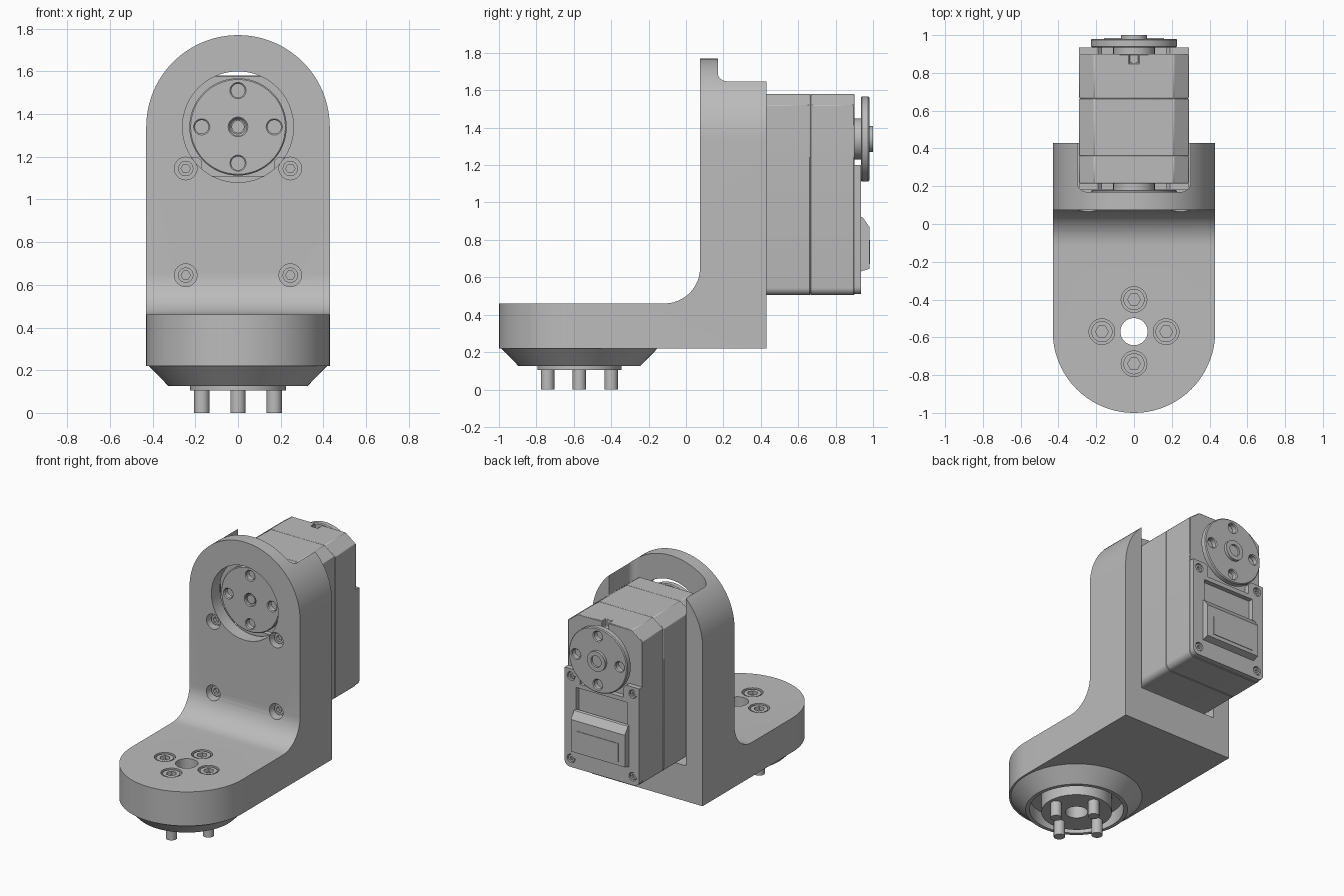
import bpy, bmesh, math
from math import cos, sin, pi
from mathutils import Matrix, Vector

old = bpy.data.objects.get("Cube")
if old:
    bpy.data.objects.remove(old, do_unlink=True)

grey = bpy.data.materials.new("light_grey")
grey.use_nodes = True
grey.diffuse_color = (0.5, 0.5, 0.5, 1)
grey.node_tree.nodes["Principled BSDF"].inputs["Base Color"].default_value = (0.5, 0.5, 0.5, 1)

# Maps a profile point plus a depth to 3D, per extrusion axis
PLACE = {"x": lambda a, b, d: (d, a, b),
         "y": lambda a, b, d: (a, d, b),
         "z": lambda a, b, d: (a, b, d)}


def finish(name, bm):
    bmesh.ops.recalc_face_normals(bm, faces=bm.faces)
    mesh = bpy.data.meshes.new(name)
    bm.to_mesh(mesh)
    bm.free()
    mesh.materials.append(grey)
    ob = bpy.data.objects.new(name, mesh)
    bpy.context.collection.objects.link(ob)
    return ob


def prism(name, pts, axis, lo, hi):
    bm = bmesh.new()
    bottom, top = ([bm.verts.new(PLACE[axis](a, b, d)) for a, b in pts] for d in (lo, hi))
    bm.faces.new(bottom)
    bm.faces.new(top)
    n = len(pts)
    for i in range(n):
        j = (i + 1) % n
        bm.faces.new((bottom[i], bottom[j], top[j], top[i]))
    return finish(name, bm)


def arc(cx, cy, r, start, end, n=12):
    steps = [math.radians(start + (end - start) * i / n) for i in range(n + 1)]
    return [(cx + r * cos(t), cy + r * sin(t)) for t in steps]


def disc(name, cx, cy, r, axis, lo, hi, sides=48):
    return prism(name, arc(cx, cy, r, 0, 360, sides)[:-1], axis, lo, hi)


def box(name, x0, x1, y0, y1, z0, z1):
    return prism(name, [(x0, y0), (x1, y0), (x1, y1), (x0, y1)], "z", z0, z1)


def activate(ob):
    bpy.ops.object.select_all(action="DESELECT")
    ob.select_set(True)
    bpy.context.view_layer.objects.active = ob


def boolean(ob, tool, operation="DIFFERENCE"):
    mod = ob.modifiers.new("cut", "BOOLEAN")
    mod.object, mod.operation, mod.solver = tool, operation, "EXACT"
    activate(ob)
    bpy.ops.object.modifier_apply(modifier=mod.name)
    bpy.data.objects.remove(tool, do_unlink=True)


def bevel(ob, width, segments=1):
    mod = ob.modifiers.new("edge", "BEVEL")
    mod.width, mod.segments, mod.limit_method = width, segments, "ANGLE"


W = 0.43             # bracket half width and end radius
FOOT_Y = -0.57       # centre of the rounded foot
AXIS_Z = 1.34        # height of the output shaft
RING = [(0.17, 0), (0, 0.17), (-0.17, 0), (0, -0.17)]

# Bracket: L profile trimmed by the rounded foot and arch outlines
side = [(-1.1, 0.22), (0.43, 0.22), (0.43, 1.9), (0.075, 1.9)]
side += arc(-0.115, 0.65, 0.19, 0, -90) + [(-1.1, 0.46)]
bracket = prism("bracket", side, "x", -0.6, 0.6)
foot = arc(0, FOOT_Y, W, 180, 360, 48) + [(W, 0.7), (-W, 0.7)]
boolean(bracket, prism("foot_outline", foot, "z", 0, 2), "INTERSECT")
arch = arc(0, AXIS_Z, W, 0, 180, 48) + [(-W, 0), (W, 0)]
boolean(bracket, prism("arch_outline", arch, "y", -1.2, 0.6), "INTERSECT")

# Motor pocket, shaft opening and foot bores
pocket = arc(-0.25, 0.22, 0.05, 180, 270, 6) + arc(0.25, 0.22, 0.05, 270, 360, 6)
pocket += [(0.3, 0.6), (-0.3, 0.6)]
boolean(bracket, prism("pocket", pocket, "z", 0.47, 2))
boolean(bracket, disc("shaft_opening", 0, AXIS_Z, 0.26, "y", 0, 0.3, 64))
boolean(bracket, disc("foot_hole", 0, FOOT_Y, 0.072, "z", 0.1, 0.6))
for dx, dy in RING:
    boolean(bracket, disc("bore", dx, FOOT_Y + dy, 0.068, "z", 0.42, 0.6, 32))

# Bracket mounting screws
for x in (-0.245, 0.245):
    for z in (0.645, 1.145):
        boolean(bracket, disc("bore", x, z, 0.053, "y", 0, 0.14, 32))
        screw = disc("mount_screw", x, z, 0.036, "y", 0.105, 0.15, 24)
        boolean(screw, disc("socket", x, z, 0.022, "y", 0.05, 0.13, 6))

# Foot screws: socket heads above, pins below
for dx, dy in RING:
    y = FOOT_Y + dy
    head = disc("foot_screw_head", dx, y, 0.056, "z", 0.41, 0.455, 32)
    boolean(head, disc("socket", dx, y, 0.034, "z", 0.43, 0.5, 6))
    disc("foot_pin", dx, y, 0.036, "z", 0, 0.15, 24)

# Hollow conical collar under the foot
bm = bmesh.new()
loop = [bm.verts.new((r, 0, z)) for r, z in
        [(0.42, 0.222), (0.325, 0.125), (0.3, 0.125), (0.3, 0.222)]]
edges = [bm.edges.new((loop[i], loop[(i + 1) % 4])) for i in range(4)]
bmesh.ops.spin(bm, geom=loop + edges, axis=(0, 0, 1), cent=(0, 0, 0),
               angle=2 * pi, steps=64, use_merge=True)
bmesh.ops.remove_doubles(bm, verts=bm.verts, dist=0.0001)
bm.transform(Matrix.Translation(Vector((0, FOOT_Y, 0))))
finish("foot_collar", bm)
foot_horn = disc("foot_horn", 0, FOOT_Y, 0.225, "z", 0.105, 0.221)
boolean(foot_horn, disc("hole", 0, FOOT_Y, 0.072, "z", 0, 0.5))

# Motor case in three sections with chamfered top corners
case = [(-0.29, 1.52), (-0.21, 1.58), (0.21, 1.58), (0.29, 1.52)]
case += arc(0.25, 0.545, 0.04, 0, -90, 6) + arc(-0.25, 0.545, 0.04, 270, 180, 6)
sections = {}
for name, y0, y1 in (("front", 0.215, 0.36), ("middle", 0.36, 0.665), ("rear", 0.665, 0.9)):
    sections[name] = prism("motor_case_" + name, case, "y", y0, y1)
boolean(sections["rear"], box("notch", -0.025, 0.025, 0.85, 1, 1.53, 1.7))
for ob in sections.values():
    bevel(ob, 0.004)

# Lower covers with raised corner ears
cover = [(0.29, 1.2), (0.19, 1.2), (0.17, 1.18), (0.17, 1.11),
         (-0.17, 1.11), (-0.17, 1.18), (-0.19, 1.2), (-0.29, 1.2)]
cover += arc(-0.25, 0.55, 0.04, 180, 270, 6) + arc(0.25, 0.55, 0.04, 270, 360, 6)
prism("front_cover", cover, "y", 0.182, 0.216)
rear_cover = prism("rear_cover", cover, "y", 0.899, 0.935)
boolean(rear_cover, box("recess", -0.2, 0.2, 0.902, 1, 0.9, 1.08))
for x in (-0.24, 0.24):
    for z in (0.57, 1.15):
        boolean(rear_cover, disc("bore", x, z, 0.03, "y", 0.91, 1, 24))
        pin = disc("cover_screw", x, z, 0.024, "y", 0.905, 0.928, 24)
        boolean(pin, disc("socket", x, z, 0.013, "y", 0.915, 1, 6))

# Sloped connector hood and its raised label panel
hood = [(0.93, 0.925), (0.945, 0.92), (0.98, 0.87), (0.98, 0.645), (0.93, 0.63)]
prism("connector_hood", hood, "x", -0.21, 0.21)
box("hood_panel", -0.16, 0.16, 0.978, 0.984, 0.67, 0.8)

# Output horns on both ends of the shaft
for name, y0, y1, h0, h1 in (("front", 0.135, 0.18, 0.17, 0.22),
                             ("rear", 0.935, 0.98, 0.895, 0.94)):
    horn = disc(name + "_horn", 0, AXIS_Z, 0.228, "y", y0, y1, 64)
    for dx, dz in RING:
        boolean(horn, disc("hole", dx, AXIS_Z + dz, 0.032, "y", 0, 1.2, 24))
    if name == "front":
        boolean(horn, disc("hole", 0, AXIS_Z, 0.04, "y", 0, 0.16, 32))
    bevel(horn, 0.006)
    disc(name + "_hub", 0, AXIS_Z, 0.11, "y", h0, h1)
disc("front_shaft_screw", 0, AXIS_Z, 0.03, "y", 0.145, 0.17, 24)
cap = disc("rear_shaft_cap", 0, AXIS_Z, 0.07, "y", 0.97, 1)
boolean(cap, disc("socket", 0, AXIS_Z, 0.04, "y", 0.985, 1.2, 32))

# Smooth shading on curved walls
for ob in bpy.context.collection.objects:
    if ob.type == "MESH" and grey.name in ob.data.materials:
        activate(ob)
        bpy.ops.object.shade_smooth_by_angle(angle=math.radians(30))
